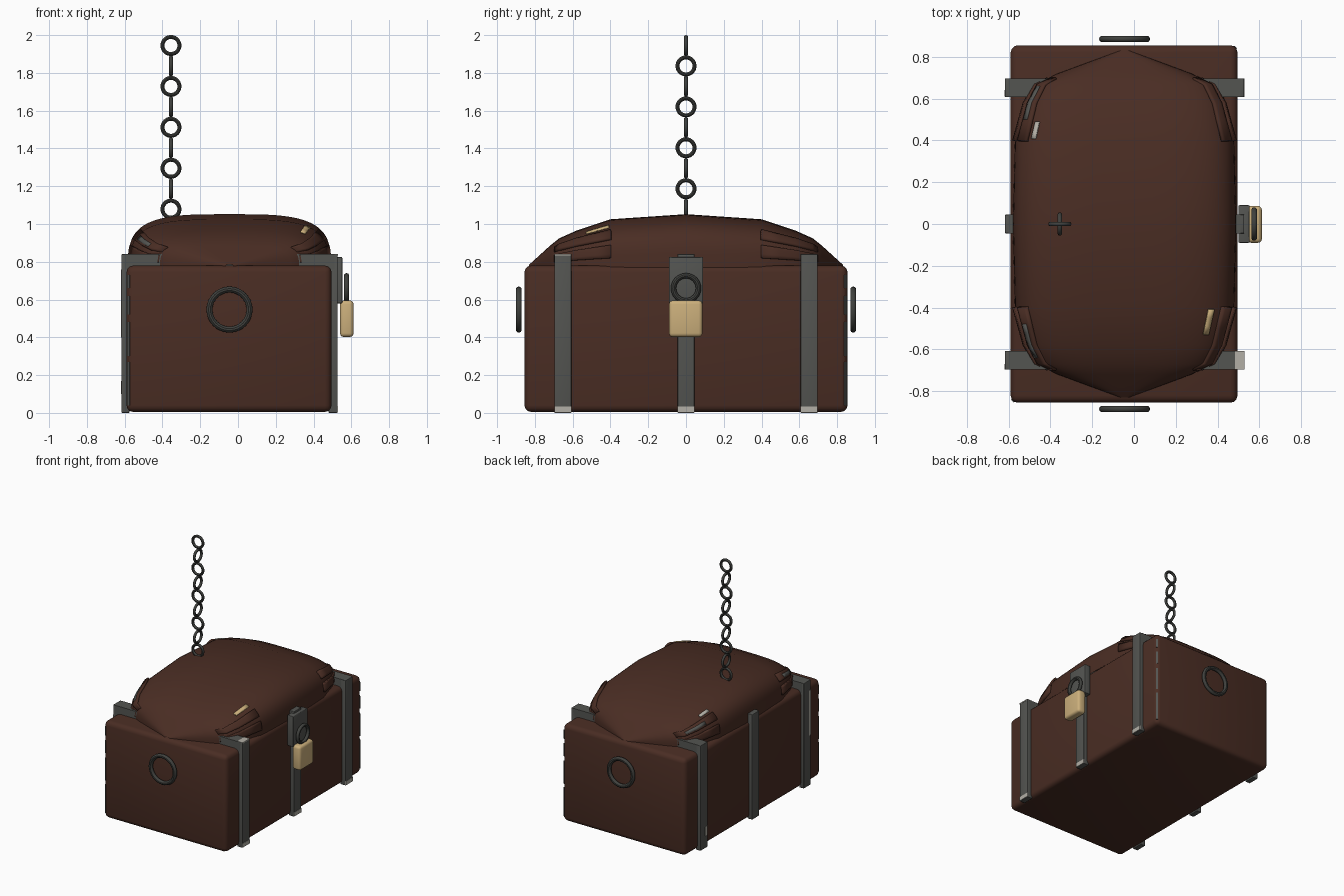
import bpy, bmesh, math
from mathutils import Matrix, Vector

cube = bpy.data.objects.get("Cube")
if cube:
    bpy.data.objects.remove(cube, do_unlink=True)


def material(name, color):
    m = bpy.data.materials.new(name)
    m.use_nodes = True
    m.diffuse_color = (*color, 1)
    m.node_tree.nodes["Principled BSDF"].inputs["Base Color"].default_value = (*color, 1)
    return m


LEATHER = material("brown leather", (0.068, 0.026, 0.017))
IRON = material("grey iron", (0.088, 0.09, 0.083))
DARK = material("dark iron", (0.05, 0.052, 0.047))
BRASS = material("tan brass", (0.6, 0.43, 0.2))
WORN = material("worn silver", (0.45, 0.43, 0.38))

CX = -0.045      # centre line of the chest
LID_BASE = 0.77


def finish(obj, name, mat):
    obj.name = name
    obj.data.materials.append(mat)
    bpy.ops.object.select_all(action="DESELECT")
    obj.select_set(True)
    bpy.context.view_layer.objects.active = obj
    bpy.ops.object.shade_smooth_by_angle(angle=math.radians(36))
    return obj


def from_bmesh(bm, name, mat):
    mesh = bpy.data.meshes.new(name)
    bm.to_mesh(mesh)
    bm.free()
    obj = bpy.data.objects.new(name, mesh)
    bpy.context.collection.objects.link(obj)
    return finish(obj, name, mat)


def box(name, x, y, z, mat, bevel=0.0, turn=0.0):
    """Box from (low, high) ranges, with rounded edges and a turn about z."""
    size = Vector([r[1] - r[0] for r in (x, y, z)])
    mid = Vector([(r[0] + r[1]) / 2 for r in (x, y, z)])
    bm = bmesh.new()
    bmesh.ops.create_cube(bm, size=1)
    bmesh.ops.scale(bm, vec=size, verts=bm.verts)
    if bevel:
        bmesh.ops.bevel(bm, geom=bm.edges[:], offset=bevel, segments=3,
                        profile=0.5, affect="EDGES")
    bmesh.ops.transform(bm, matrix=Matrix.Translation(mid) @ Matrix.Rotation(turn, 4, "Z"),
                        verts=bm.verts)
    return from_bmesh(bm, name, mat)


def ring(name, center, axis, major, minor, mat):
    rot = (math.pi / 2, 0, 0) if axis == "y" else (0, math.pi / 2, 0)
    bpy.ops.mesh.primitive_torus_add(location=center, rotation=rot, major_radius=major,
                                     minor_radius=minor, major_segments=32, minor_segments=10)
    return finish(bpy.context.object, name, mat)


# Lid: half width and top height at each distance from the middle
STATIONS = [(0, 0.535, 1.052), (0.4, 0.525, 1.025), (0.58, 0.475, 0.965),
            (0.67, 0.425, 0.925), (0.72, 0.32, 0.885), (0.83, 0.02, 0.785)]


def lid_point(y, degrees, lift=0.0):
    """Point on the puffed lid at y, going round from +x over the top to -x."""
    d = abs(y)
    for (y0, w0, h0), (y1, w1, h1) in zip(STATIONS, STATIONS[1:]):
        if d <= y1:
            break
    t = (d - y0) / (y1 - y0)
    w, h = w0 + t * (w1 - w0) + lift, h0 + t * (h1 - h0) + lift
    c, s = math.cos(math.radians(degrees)), math.sin(math.radians(degrees))
    power = 2 / 3.5
    return Vector((CX + math.copysign(abs(c) ** power, c) * w, y,
                   LID_BASE + max(s, 0) ** power * (h - LID_BASE)))


def lid_skin(name, ys, angles, mat, lift=0.0, thickness=0.0):
    bm = bmesh.new()
    rows = [[bm.verts.new(lid_point(y, a, lift)) for a in angles] for y in ys]
    for r, q in zip(rows, rows[1:]):
        for i in range(len(angles) - 1):
            bm.faces.new((r[i], q[i], q[i + 1], r[i + 1]))
    bmesh.ops.recalc_face_normals(bm, faces=bm.faces)
    if sum(f.normal.z for f in bm.faces) < 0:
        bmesh.ops.reverse_faces(bm, faces=bm.faces)
    obj = from_bmesh(bm, name, mat)
    if thickness:
        mod = obj.modifiers.new("thickness", "SOLIDIFY")
        mod.thickness = thickness
    return obj


def spread(a, b, n):
    return [a + (b - a) * i / n for i in range(n + 1)]


# Chest body
box("chest_body", (-0.59, 0.495), (-0.855, 0.855), (0.005, 0.78), LEATHER, 0.035)

# Domed lid
lid_ys = [-s[0] for s in reversed(STATIONS)] + [s[0] for s in STATIONS[1:]]
lid_skin("lid", lid_ys, spread(0, 180, 36), LEATHER)

# Folded flaps at the lid corners
for sy in (-1, 1):
    for side, mirror in (("right", False), ("left", True)):
        end = "front" if sy < 0 else "back"
        for k, (lo, hi) in enumerate(((3, 14), (22, 38))):
            angles = spread(lo, hi, 4)
            if mirror:
                angles = [180 - a for a in angles]
            lid_skin(f"lid_flap_{end}_{side}_{k + 1}",
                     [sy * y for y in (0.4, 0.5, 0.58, 0.67, 0.7)],
                     angles, LEATHER, 0.013, 0.02)

# Worn patches on the lid
lid_skin("lid_patch_brass", spread(-0.53, -0.41, 3), spread(46, 52, 2), BRASS, 0.008, 0.008)
lid_skin("lid_patch_silver", spread(0.41, 0.49, 3), spread(133, 138, 2), WORN, 0.008, 0.008)
for name, a, b in (("front", -0.64, -0.48), ("back", 0.5, 0.66)):
    lid_skin(f"lid_patch_iron_{name}", spread(a, b, 4), spread(148, 155, 2), IRON, 0.016, 0.008)

# Iron straps: two legs and a bar below the lid, with worn feet
for name, y in (("front", -0.652), ("middle", 0), ("back", 0.652)):
    span = (y - 0.045, y + 0.045)
    box(f"{name}_strap_bar", (-0.6, 0.51), span, (0.76, 0.84), IRON)
    box(f"{name}_strap_leg_right", (0.48, 0.527), span, (0, 0.84), IRON, 0.004)
    box(f"{name}_strap_leg_left", (-0.617, -0.575), span, (0, 0.84), IRON, 0.004)
    box(f"{name}_strap_worn_foot", (0.522, 0.529), span, (0.003, 0.035), WORN)
box("front_strap_worn_top", (0.482, 0.529), (-0.696, -0.608), (0.834, 0.842), WORN)
box("front_strap_worn_side", (-0.619, -0.612), (-0.696, -0.67), (0.4, 0.76), WORN)
box("back_strap_worn_side", (-0.619, -0.612), (0.61, 0.64), (0.1, 0.17), WORN)

# Worn iron showing on two upright body edges
for name, x, y in (("front", -0.579, -0.844), ("back", 0.484, 0.844)):
    for k, (lo, hi) in enumerate(((0.04, 0.27), (0.3, 0.48), (0.52, 0.62), (0.66, 0.73))):
        box(f"{name}_edge_wear_{k + 1}", (x - 0.004, x + 0.004), (y - 0.009, y + 0.009),
            (lo, hi), IRON, turn=math.pi / 4)

# Hasp and padlock
box("hasp_plate", (0.5, 0.552), (-0.09, 0.09), (0.58, 0.825), IRON, 0.005)
ring("padlock_shackle", (0.575, 0, 0.66), "x", 0.066, 0.014, DARK)
box("padlock_body", (0.54, 0.612), (-0.09, 0.087), (0.402, 0.595), BRASS, 0.02)

# Ring handles at both ends
for name, y in (("front", -0.885), ("back", 0.885)):
    ring(f"{name}_ring_handle", (CX, y, 0.547), "y", 0.106, 0.016, DARK)

# Hanging chain of links crossing at right angles
for i in range(9):
    ring(f"chain_link_{i + 1}", (-0.355, 0, 1.945 - i * 0.1083),
         "y" if i % 2 == 0 else "x", 0.045, 0.0105, DARK)
